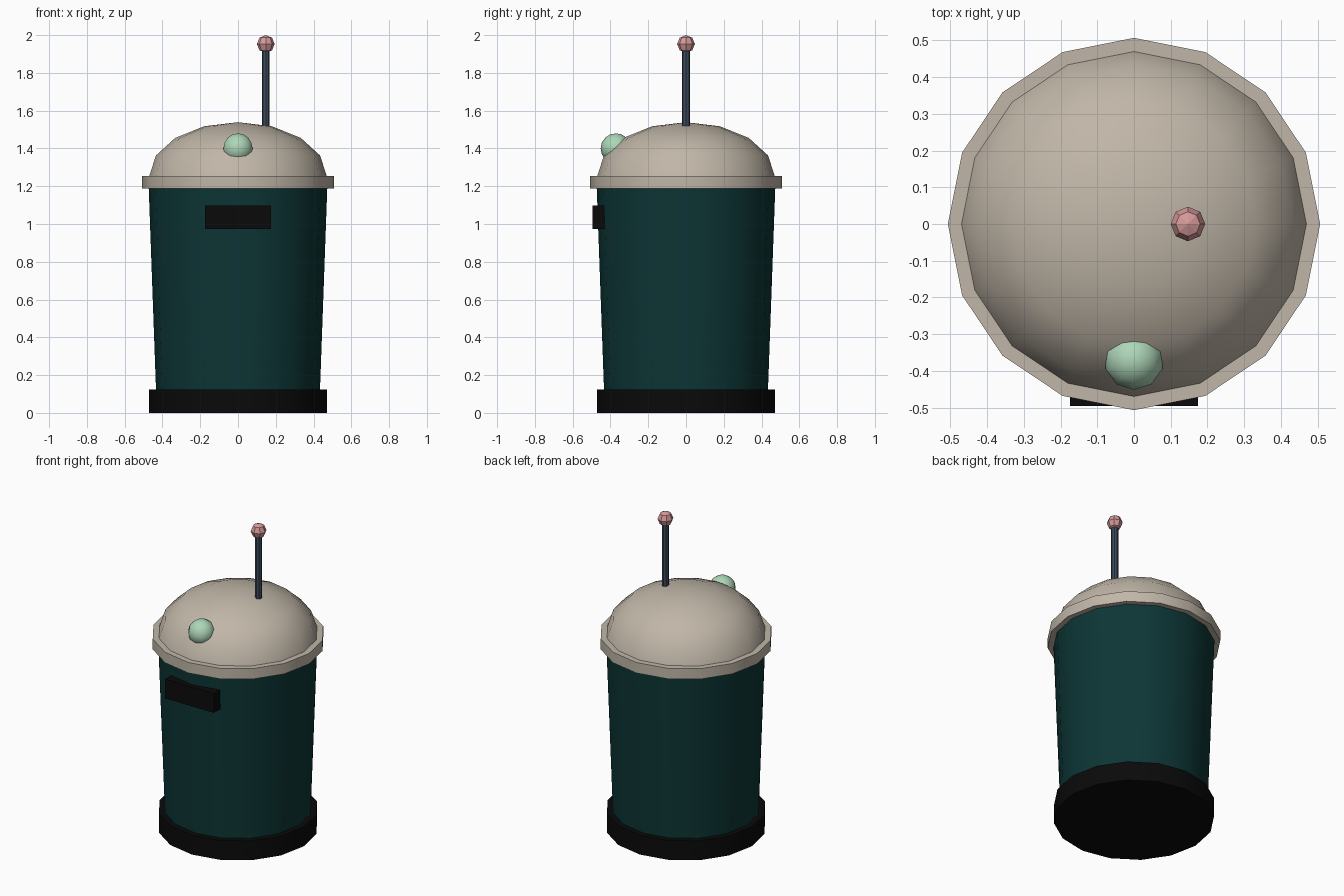
import bpy, bmesh, math

cube = bpy.data.objects.get("Cube")
if cube:
    bpy.data.objects.remove(cube, do_unlink=True)


def material(name, rgb):
    mat = bpy.data.materials.new(name)
    mat.use_nodes = True
    mat.diffuse_color = (*rgb, 1)
    node = next(n for n in mat.node_tree.nodes if n.type == 'BSDF_PRINCIPLED')
    node.inputs["Base Color"].default_value = (*rgb, 1)
    return mat


cream = material("warm grey", (0.53, 0.47, 0.39))
teal = material("dark teal", (0.004, 0.036, 0.036))
black = material("black", (0.003, 0.003, 0.003))
slate = material("slate blue", (0.045, 0.07, 0.105))
pink = material("pink", (0.67, 0.32, 0.32))
mint = material("mint green", (0.42, 0.67, 0.48))


def finish(bm, name, mat, location, smooth):
    bmesh.ops.recalc_face_normals(bm, faces=bm.faces)
    mesh = bpy.data.meshes.new(name)
    bm.to_mesh(mesh)
    bm.free()
    mesh.materials.append(mat)
    obj = bpy.data.objects.new(name, mesh)
    obj.location = location
    bpy.context.collection.objects.link(obj)
    if smooth:
        bpy.ops.object.select_all(action='DESELECT')
        obj.select_set(True)
        bpy.context.view_layer.objects.active = obj
        bpy.ops.object.shade_smooth_by_angle(angle=math.radians(40))
    return obj


def turned(name, mat, profile, sides, location=(0, 0, 0), smooth=True):
    """Revolve (radius, height) points about z; a zero radius makes a pole, open ends are capped."""
    bm = bmesh.new()
    rings = []
    for r, z in profile:
        count = sides if r > 1e-5 else 1
        angles = [math.pi / 2 + math.tau * i / sides for i in range(count)]
        rings.append([bm.verts.new((r * math.cos(a), r * math.sin(a), z)) for a in angles])
    for low, high in zip(rings, rings[1:]):
        for i in range(sides):
            j = (i + 1) % sides
            corners = [low[i % len(low)], low[j % len(low)],
                       high[j % len(high)], high[i % len(high)]]
            bm.faces.new(list(dict.fromkeys(corners)))
    for end in (rings[0], rings[-1]):
        if len(end) > 1:
            bm.faces.new(end)
    return finish(bm, name, mat, location, smooth)


def arc(radius, height, start, steps):
    """Elliptical profile from a start latitude up to the pole."""
    lats = [start + (90 - start) * i / steps for i in range(steps + 1)]
    return [(radius * math.cos(math.radians(a)), height * math.sin(math.radians(a))) for a in lats]


# Can: base, tapered body, lid rim and dome
turned("base", black, [(0.47, 0), (0.47, 0.125)], 16)
turned("body", teal, [(0.434, 0.12), (0.473, 1.2)], 16)
turned("lid_rim", cream, [(0.507, 1.187), (0.507, 1.255)], 16)
turned("lid_dome", cream, arc(0.47, 0.285, 0, 4), 16, (0, 0, 1.254))

# Round lamp on the front of the dome
turned("lamp", mint, arc(0.081, 0.08, -90, 8), 10, (0, -0.371, 1.4))

# Antenna with its faceted tip
turned("antenna_rod", slate, [(0.021, 1.48), (0.021, 1.94)], 8, (0.147, 0, 0), False)
turned("antenna_tip", pink, arc(0.047, 0.047, -90, 4), 8, (0.147, 0, 1.953), False)

# Slot block on the front of the body
bm = bmesh.new()
bmesh.ops.create_cube(bm, size=1)
bmesh.ops.scale(bm, verts=bm.verts, vec=(0.35, 0.1, 0.125))
finish(bm, "front_slot", black, (0, -0.446, 1.035), False)
